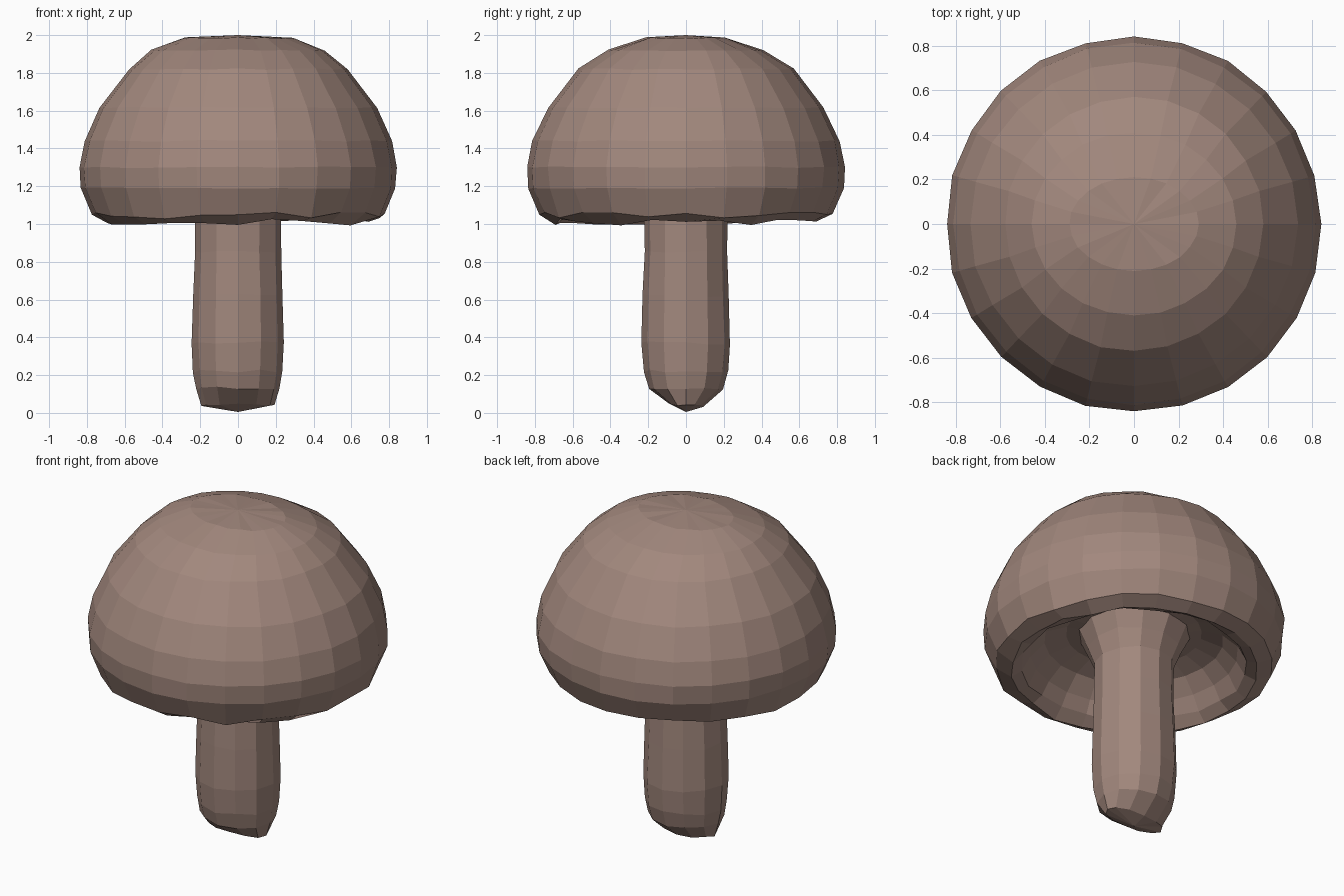
import bpy, bmesh, math, random

if "Cube" in bpy.data.objects:
    bpy.data.objects.remove(bpy.data.objects["Cube"])

random.seed(4)

brown = bpy.data.materials.new("mushroom brown")
brown.diffuse_color = (0.36, 0.245, 0.205, 1)
brown.use_nodes = True
brown.node_tree.nodes["Principled BSDF"].inputs["Base Color"].default_value = brown.diffuse_color


def lathe(name, rings, sides, jitter, tip_z, tip_at_end):
    """Stack of elliptical rings (rx, ry, z) joined by flat faces, closed by a tip."""
    bm = bmesh.new()
    loops = []
    for rx, ry, z in rings:
        loop = []
        for i in range(sides):
            a = 2 * math.pi * i / sides
            k = 1 + random.uniform(-jitter, jitter)
            # the lip of the cap is the most uneven part
            wobble = 0.018 if tip_at_end and z < 1.1 else jitter * 0.8
            z2 = z + random.uniform(-wobble, wobble)
            z2 = min(2.0, max(0.0, z2))
            loop.append(bm.verts.new((rx * k * math.cos(a), ry * k * math.sin(a), z2)))
        loops.append(loop)
    for low, high in zip(loops, loops[1:]):
        for i in range(sides):
            j = (i + 1) % sides
            bm.faces.new((low[i], low[j], high[j], high[i]))
    end = loops[-1] if tip_at_end else loops[0]
    tip = bm.verts.new((0, 0, tip_z))
    for i in range(sides):
        bm.faces.new((end[i], end[(i + 1) % sides], tip))
    bmesh.ops.recalc_face_normals(bm, faces=bm.faces)
    mesh = bpy.data.meshes.new(name)
    bm.to_mesh(mesh)
    bm.free()
    mesh.materials.append(brown)
    obj = bpy.data.objects.new(name, mesh)
    bpy.context.collection.objects.link(obj)
    return obj


# Cap: hollow underside, lip, then the dome up to a slightly flat crown
lathe("cap", [
    (0.27, 0.27, 1.24),
    (0.38, 0.38, 1.25),
    (0.50, 0.50, 1.21),
    (0.58, 0.58, 1.13),
    (0.63, 0.63, 1.045),
    (0.69, 0.69, 1.01),
    (0.775, 0.775, 1.045),
    (0.835, 0.835, 1.19),
    (0.842, 0.842, 1.30),
    (0.812, 0.812, 1.44),
    (0.735, 0.73, 1.615),
    (0.58, 0.57, 1.82),
    (0.46, 0.41, 1.92),
    (0.29, 0.21, 1.985),
], 24, 0.005, 2.0, True)

# Stem: rounded wedge foot, slim shaft, flare into the cap
lathe("stem", [
    (0.195, 0.09, 0.04),
    (0.22, 0.195, 0.13),
    (0.236, 0.222, 0.22),
    (0.243, 0.235, 0.37),
    (0.236, 0.228, 0.62),
    (0.227, 0.22, 0.85),
    (0.227, 0.22, 1.04),
    (0.265, 0.26, 1.14),
    (0.32, 0.32, 1.26),
], 12, 0.012, 0.005, False)
